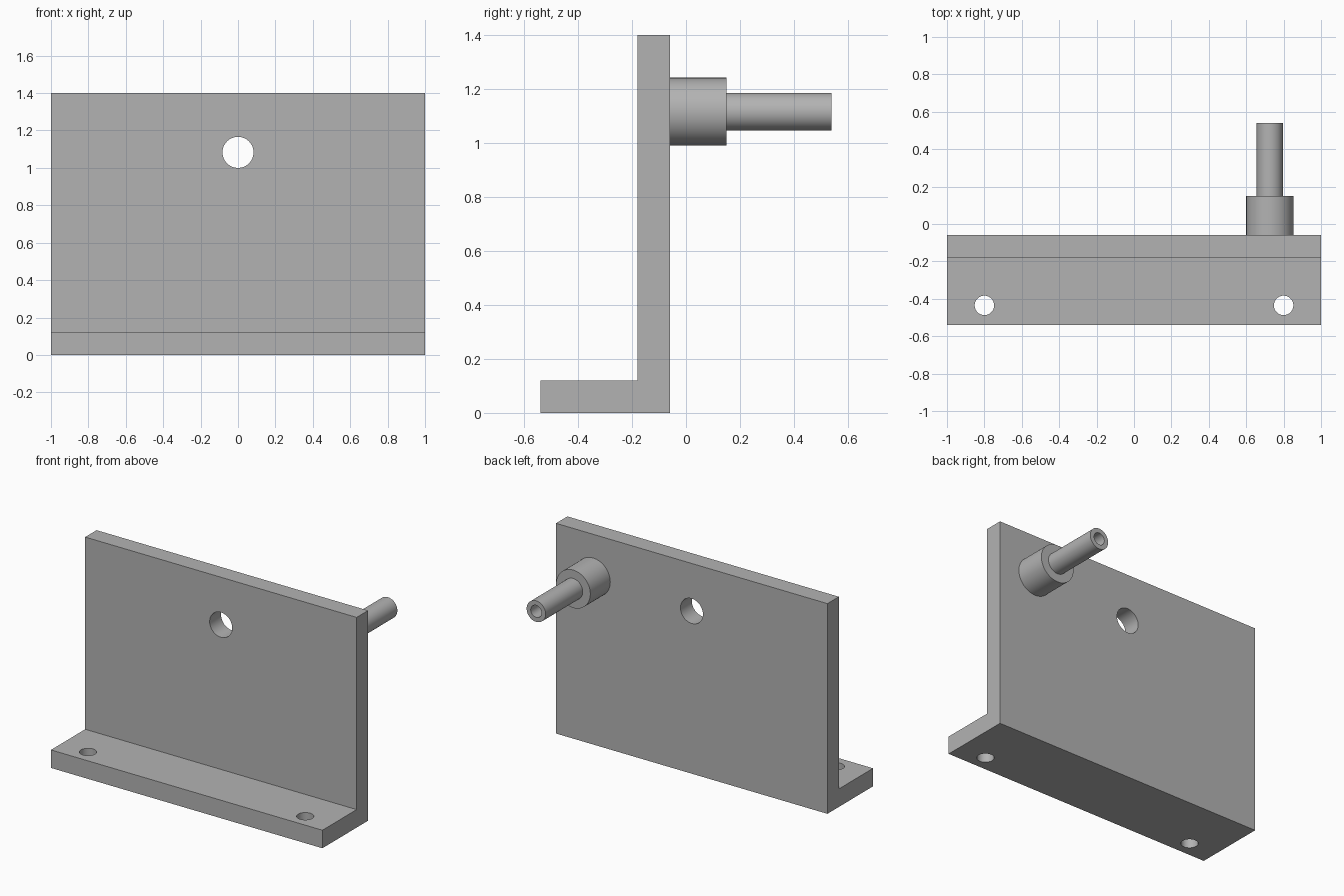
import bpy
import bmesh
from math import pi, radians
from mathutils import Matrix, Vector

cube = bpy.data.objects.get("Cube")
if cube:
    bpy.data.objects.remove(cube, do_unlink=True)

GREY = (0.45, 0.45, 0.45, 1)
metal = bpy.data.materials.new("plain grey")
metal.use_nodes = True
metal.diffuse_color = GREY
metal.node_tree.nodes["Principled BSDF"].inputs["Base Color"].default_value = GREY


def make_object(name, bm):
    bmesh.ops.recalc_face_normals(bm, faces=bm.faces)
    mesh = bpy.data.meshes.new(name)
    bm.to_mesh(mesh)
    bm.free()
    mesh.materials.append(metal)
    obj = bpy.data.objects.new(name, mesh)
    bpy.context.collection.objects.link(obj)
    return obj


def activate(obj):
    bpy.ops.object.select_all(action="DESELECT")
    obj.select_set(True)
    bpy.context.view_layer.objects.active = obj


def drill(target, centre, radius, axis):
    """Cut a round through hole along the given axis."""
    bm = bmesh.new()
    turn = Vector((0, 0, 1)).rotation_difference(Vector(axis)).to_matrix().to_4x4()
    bmesh.ops.create_cone(bm, cap_ends=True, segments=48, radius1=radius, radius2=radius,
                          depth=0.3, matrix=Matrix.Translation(centre) @ turn)
    cutter = make_object("hole_cutter", bm)
    cutter.hide_render = True
    mod = target.modifiers.new("hole", "BOOLEAN")
    mod.operation = "DIFFERENCE"
    mod.solver = "EXACT"
    mod.object = cutter
    activate(target)
    bpy.ops.object.modifier_apply(modifier=mod.name)
    bpy.data.objects.remove(cutter, do_unlink=True)


# L-shaped bracket: side profile (y, z) extruded across the width
profile = [(-0.54, 0), (-0.06, 0), (-0.06, 1.4), (-0.18, 1.4), (-0.18, 0.12), (-0.54, 0.12)]
bm = bmesh.new()
face = bm.faces.new([bm.verts.new((-1, y, z)) for y, z in profile])
new = bmesh.ops.extrude_face_region(bm, geom=[face])["geom"]
bmesh.ops.translate(bm, vec=(2, 0, 0), verts=[v for v in new if isinstance(v, bmesh.types.BMVert)])
bracket = make_object("angle_bracket", bm)

# Wall hole and the two mounting holes in the foot
drill(bracket, (0, -0.12, 1.083), 0.083, (0, 1, 0))
for side in (-1, 1):
    drill(bracket, (side * 0.8, -0.435, 0.06), 0.052, (0, 0, 1))

# Stepped stud with a blind bore: profile (radius, y) turned about y
outline = [(0, -0.06), (0.126, -0.06), (0.126, 0.15), (0.07, 0.15),
           (0.07, 0.54), (0.04, 0.54), (0.04, 0.15), (0, 0.15)]
bm = bmesh.new()
points = [bm.verts.new((r, y, 0)) for r, y in outline]
edges = [bm.edges.new(pair) for pair in zip(points, points[1:])]
bmesh.ops.spin(bm, geom=points + edges, cent=(0, 0, 0), axis=(0, 1, 0),
               angle=2 * pi, steps=64, use_merge=True)
bmesh.ops.remove_doubles(bm, verts=bm.verts, dist=0.0001)
stud = make_object("stepped_stud", bm)
stud.location = (0.726, 0, 1.116)

for obj in (bracket, stud):
    activate(obj)
    bpy.ops.object.shade_smooth_by_angle(angle=radians(30))
